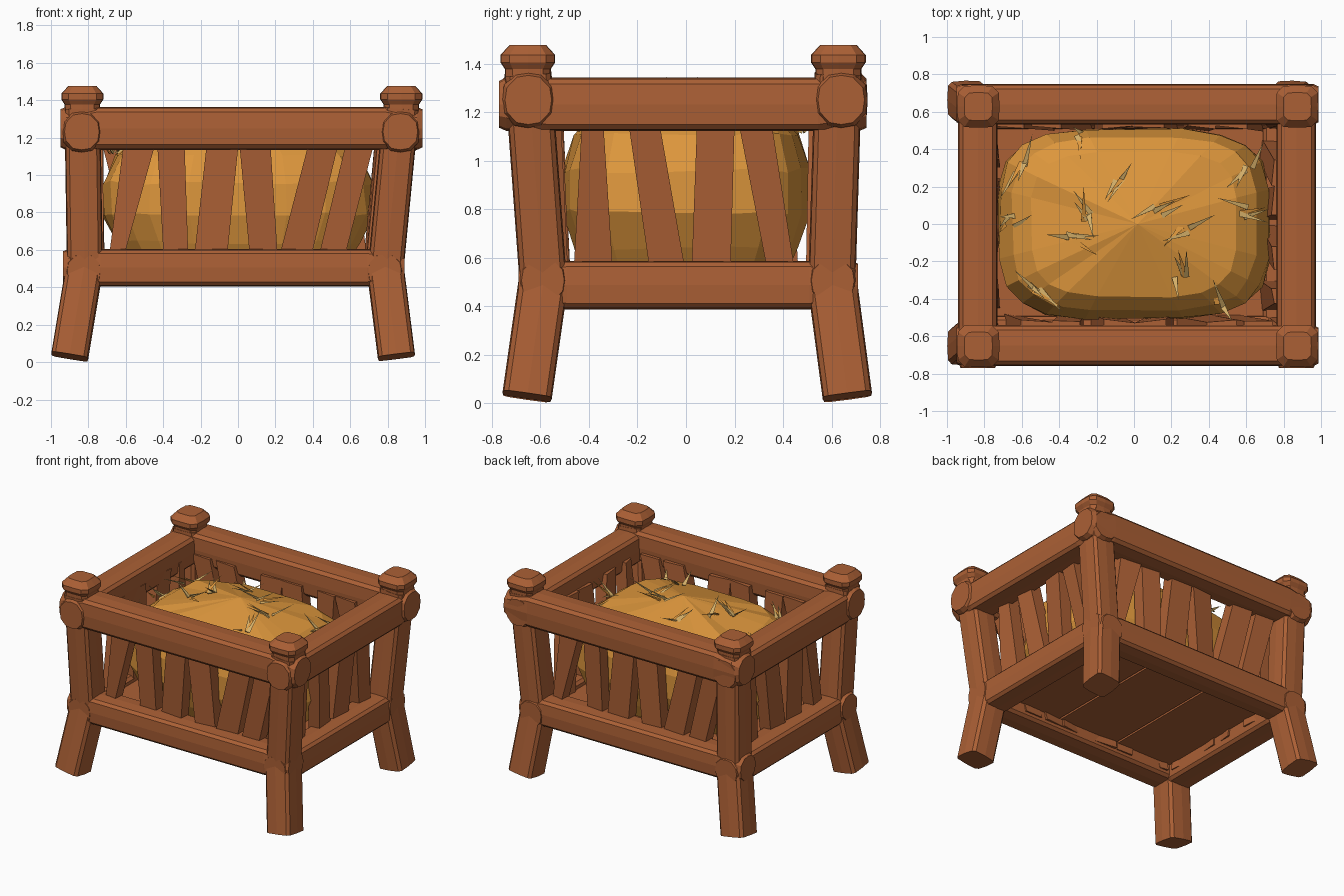
import bpy, bmesh, math, random
from mathutils import Vector

random.seed(4)
old = bpy.data.objects.get("Cube")
if old:
    bpy.data.objects.remove(old, do_unlink=True)


def material(name, rgb):
    m = bpy.data.materials.new(name)
    m.use_nodes = True
    m.diffuse_color = (*rgb, 1)
    m.node_tree.nodes["Principled BSDF"].inputs["Base Color"].default_value = (*rgb, 1)
    return m


WOOD = material("reddish brown wood", (0.41, 0.117, 0.036))
HAY = material("golden hay", (0.73, 0.31, 0.046))
STRAW = material("pale straw", (0.66, 0.43, 0.14))


def finish(name, bm, *mats):
    bmesh.ops.recalc_face_normals(bm, faces=bm.faces)
    me = bpy.data.meshes.new(name)
    bm.to_mesh(me)
    bm.free()
    for m in mats:
        me.materials.append(m)
    ob = bpy.data.objects.new(name, me)
    bpy.context.collection.objects.link(ob)
    return ob


def loft(bm, rings, cap=True):
    """Skin a list of equally long point loops."""
    loops = [[bm.verts.new(p) for p in r] for r in rings]
    n = len(loops[0])
    for a, b in zip(loops, loops[1:]):
        for i in range(n):
            j = (i + 1) % n
            bm.faces.new((a[i], a[j], b[j], b[i]))
    if cap:
        bm.faces.new(loops[0])
        bm.faces.new(loops[-1])
    return loops


def section(c, u, v, w, h, corner, bulge):
    """Square section with slightly ridged sides and cut corners."""
    quarter = [(1, 0), (bulge, corner), (corner, bulge)]
    pts = []
    for _ in range(4):
        pts += quarter
        quarter = [(-y, x) for x, y in quarter]
    return [c + u * (x * w / 2) + v * (y * h / 2) for x, y in pts]


def log(name, a, b, w, h, knob=True):
    """Hewn timber; rails get rounded knob ends."""
    a, b = Vector(a), Vector(b)
    d = (b - a).normalized()
    u = Vector((0, 1, 0)) if abs(d.x) > 0.5 else Vector((1, 0, 0))
    u = (u - d * u.dot(d)).normalized()
    v = d.cross(u)
    length = (b - a).length
    square, round_ = (0.76, 0.95), (0.5, 0.92)
    if knob:
        ends = [(0, 0.88, round_), (0.03, 1.0, round_), (0.2, 1.0, square)]
        stations = ends + [(length - t, s, q) for t, s, q in reversed(ends)]
    else:
        stations = [(0, 1.0, square), (length, 1.0, square)]
    bm = bmesh.new()
    loft(bm, [section(a + d * t, u, v, w * s, h * s, *q) for t, s, q in stations])
    return finish(name, bm, WOOD)


# Corner posts: splayed leg, upper post and faceted finial
SIDES_X = {"right": (-0.9, -0.818, -0.832), "left": (0.847, 0.785, 0.873)}
SIDES_Y = {"front": (-0.655, -0.585, -0.652), "back": (0.665, 0.6, 0.628)}
for sx, (x0, x1, x2) in SIDES_X.items():
    for sy, (y0, y1, y2) in SIDES_Y.items():
        tag = sy + "_" + sx
        log(tag + "_leg", (x0, y0, 0.03), (x1, y1, 0.52), 0.2, 0.205, False)
        log(tag + "_post", (x1, y1, 0.45), (x2, y2, 1.36), 0.192, 0.195, False)
        X, Y = Vector((1, 0, 0)), Vector((0, 1, 0))
        profile = [(1.3, 0.185), (1.378, 0.19), (1.405, 0.226), (1.435, 0.226), (1.477, 0.15)]
        bm = bmesh.new()
        loft(bm, [section(Vector((x2, y2, z)), X, Y, w, w, 0.66, 0.97) for z, w in profile])
        finish(tag + "_finial", bm, WOOD)

# Rails
for sy, yl, yu in (("front", -0.59, -0.65), ("back", 0.605, 0.64)):
    log(sy + "_lower_rail", (-0.935, yl, 0.505), (0.89, yl, 0.505), 0.2, 0.2)
    log(sy + "_upper_rail", (-0.95, yu, 1.25), (0.987, yu, 1.25), 0.218, 0.23)
for sx, xl, xu in (("right", -0.825, -0.835), ("left", 0.785, 0.868)):
    log(sx + "_lower_rail", (xl, -0.69, 0.487), (xl, 0.71, 0.487), 0.2, 0.2)
    log(sx + "_upper_rail", (xu, -0.77, 1.232), (xu, 0.745, 1.232), 0.21, 0.22)


def slat(name, axis, top, bottom, depth_top, depth_bottom):
    """Thick crooked board given by its left/right edges at two heights."""
    zt, zb = 1.14, 0.6
    twist = random.uniform(-0.012, 0.012)
    rings = []
    for z in (0.45, 1.22):
        k = (z - zb) / (zt - zb)
        edges = [bottom[i] + (top[i] - bottom[i]) * k for i in (0, 1)]
        d = depth_bottom + (depth_top - depth_bottom) * k
        ring = []
        for e, t, s in ((0, -1, -1), (1, -1, 1), (1, 1, 1), (0, 1, -1)):
            off = d + t * 0.045 + s * twist
            ring.append((edges[e], off, z) if axis == "x" else (off, edges[e], z))
        rings.append(ring)
    bm = bmesh.new()
    loft(bm, rings)
    finish(name, bm, WOOD)


# Slats: (top edges, bottom edges)
LONG = [((-.615, -.45), (-.685, -.6)), ((-.43, -.285), (-.4, -.267)),
        ((-.17, 0), (-.23, -.055)), ((.01, .175), (.06, .21)),
        ((.37, .53), (.23, .4)), ((.57, .72), (.44, .58))]
SHORT = [((-.43, -.34), (-.46, -.305)), ((-.235, -.107), (-.157, -.012)),
         ((.045, .2), (.025, .185)), ((.22, .355), (.325, .44))]


def flip(e):
    return (-e[1], -e[0])


for i, (t, b) in enumerate(LONG):
    slat(f"front_slat_{i + 1}", "x", t, b, -0.56, -0.535)
    slat(f"back_slat_{i + 1}", "x", flip(t), flip(b), 0.56, 0.55)
for i, (t, b) in enumerate(SHORT):
    slat(f"left_slat_{i + 1}", "y", t, b, 0.78, 0.73)
    slat(f"right_slat_{i + 1}", "y", flip(t), flip(b), -0.775, -0.77)

# Floor planks running front to back
count, x_min, x_max = 3, -0.76, 0.74
step = (x_max - x_min) / count
for i in range(count):
    bm = bmesh.new()
    bmesh.ops.create_cube(bm, size=1)
    for v in bm.verts:
        v.co = (x_min + step * (i + 0.5) + v.co.x * (step - 0.015),
                v.co.y * 1.14, 0.52 + v.co.z * 0.04)
    finish(f"floor_plank_{i + 1}", bm, WOOD)

# Hay mound: rounded-rectangle rings closed by a fan at the crown
HX, HY, SEG = 0.735, 0.52, 20
HAY_RINGS = [(0.53, 0.8), (0.64, 0.9), (0.79, 1.0), (0.96, 0.99), (1.11, 0.9), (1.18, 0.76)]
CROWN, SHOULDER = 1.3, 1.18


def rounded(t, power=0.55):
    c, s = math.cos(t), math.sin(t)
    return (math.copysign(abs(c) ** power, c), math.copysign(abs(s) ** power, s))


bm = bmesh.new()
rings = []
for z, k in HAY_RINGS:
    ring = []
    for i in range(SEG):
        x, y = rounded(math.tau * (i + 0.5) / SEG)
        j = k * random.uniform(0.975, 1.0)
        ring.append((x * HX * j, y * HY * j, z + random.uniform(-0.012, 0.012)))
    rings.append(ring)
loops = loft(bm, rings, cap=False)
bm.faces.new(loops[0])
tip = bm.verts.new((0.02, 0, CROWN))
for i in range(SEG):
    bm.faces.new((loops[-1][i], loops[-1][(i + 1) % SEG], tip))
finish("hay_mound", bm, HAY)


# Straw tufts: flat blades leaning out of the mound
def hay_height(x, y):
    r = (abs(x / HX) ** 3.6 + abs(y / HY) ** 3.6) ** (1 / 3.6)
    if r < 0.76:
        return CROWN - (CROWN - SHOULDER) * r / 0.76
    return SHOULDER - 0.07 * (r - 0.76) / 0.14


TUFTS = [(-.28, .46), (-.6, .3), (-.08, .25), (-.66, .01), (-.25, .04), (-.34, -.07), (.12, .07),
         (.27, -.04), (.6, .28), (.58, .07), (.25, -.27), (-.53, -.35), (.45, -.42)]
bm = bmesh.new()
for tx, ty in TUFTS:
    heading = random.uniform(0, math.tau)
    for k in range(4):
        a = heading + random.uniform(-0.35, 0.35) + (math.pi if k == 3 else 0)
        d = Vector((math.cos(a), math.sin(a), random.uniform(0.15, 0.8))).normalized()
        base = Vector((tx, ty, hay_height(tx, ty) + 0.004))
        base += Vector((random.uniform(-.03, .03), random.uniform(-.03, .03), 0))
        end = base + d * random.uniform(0.12, 0.2)
        end.x = max(-0.72, min(0.72, end.x))
        end.y = max(-0.52, min(0.52, end.y))
        end.z = min(end.z, 1.345)
        u = d.cross(Vector((0, 0, 1))).normalized()
        v = d.cross(u)
        root = [bm.verts.new(base + u * (0.02 * math.cos(q)) + v * (0.006 * math.sin(q)))
                for q in (0, math.tau / 3, 2 * math.tau / 3)]
        peak = bm.verts.new(end)
        for i in range(3):
            f = bm.faces.new((root[i], root[(i + 1) % 3], peak))
            f.material_index = 1 if k == 2 else 0
        bm.faces.new(root)
finish("straw_tufts", bm, STRAW, HAY)
